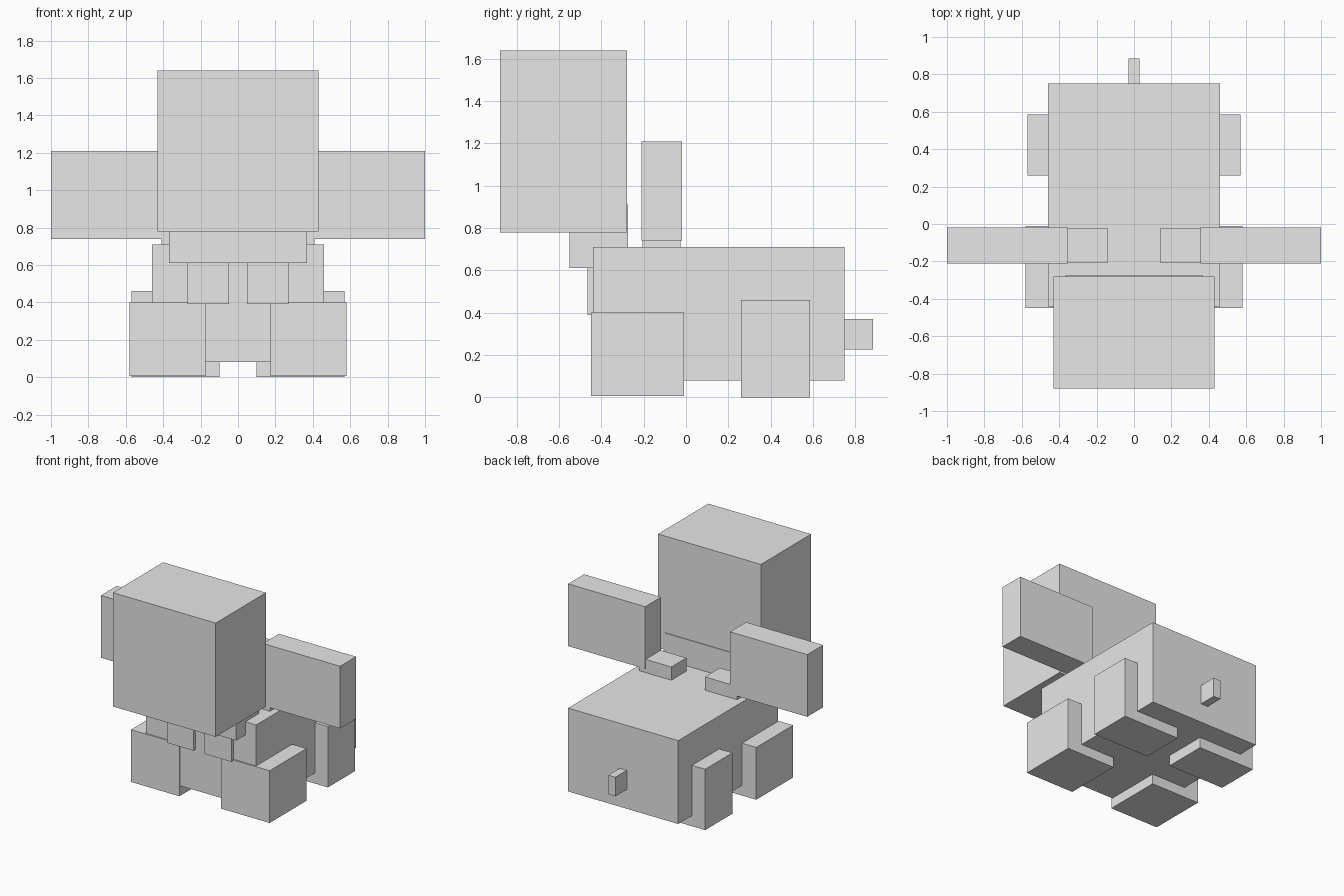
import bpy

if "Cube" in bpy.data.objects:
    bpy.data.objects.remove(bpy.data.objects["Cube"], do_unlink=True)

# Single flat colour
grey = bpy.data.materials.new("light_grey")
grey.use_nodes = True
grey.diffuse_color = (0.8, 0.8, 0.8, 1)
grey.node_tree.nodes["Principled BSDF"].inputs["Base Color"].default_value = (0.8, 0.8, 0.8, 1)


def box(name, x, y, z):
    """Add a box spanning the given (low, high) range on each axis."""
    spans = (x, y, z)
    bpy.ops.mesh.primitive_cube_add(size=1, location=[(a + b) / 2 for a, b in spans])
    obj = bpy.context.object
    obj.name = name
    obj.scale = [b - a for a, b in spans]
    bpy.ops.object.transform_apply(location=False, rotation=False, scale=True)
    obj.data.materials.append(grey)
    return obj


def pair(name, x, y, z):
    """Add a left box and its mirror image on the right."""
    box("left_" + name, x, y, z)
    box("right_" + name, (-x[1], -x[0]), y, z)


# Trunk of the body, head, jaw and tail
box("body", (-0.46, 0.46), (-0.44, 0.75), (0.08, 0.71))
box("head", (-0.43, 0.43), (-0.88, -0.28), (0.78, 1.64))
box("jaw", (-0.37, 0.37), (-0.55, -0.275), (0.61, 0.91))
box("tail", (-0.03, 0.03), (0.72, 0.885), (0.225, 0.37))

# Chest pads under the jaw
pair("chest_pad", (0.047, 0.27), (-0.465, -0.3), (0.39, 0.65))

# Wings on short shoulder blocks
pair("shoulder", (0.14, 0.41), (-0.205, -0.025), (0.70, 0.81))
pair("wing", (0.355, 1.0), (-0.21, -0.02), (0.74, 1.21))

# Legs
pair("front_leg", (0.175, 0.58), (-0.45, -0.01), (0.005, 0.40))
pair("hind_leg", (0.10, 0.57), (0.26, 0.585), (0.0, 0.46))
